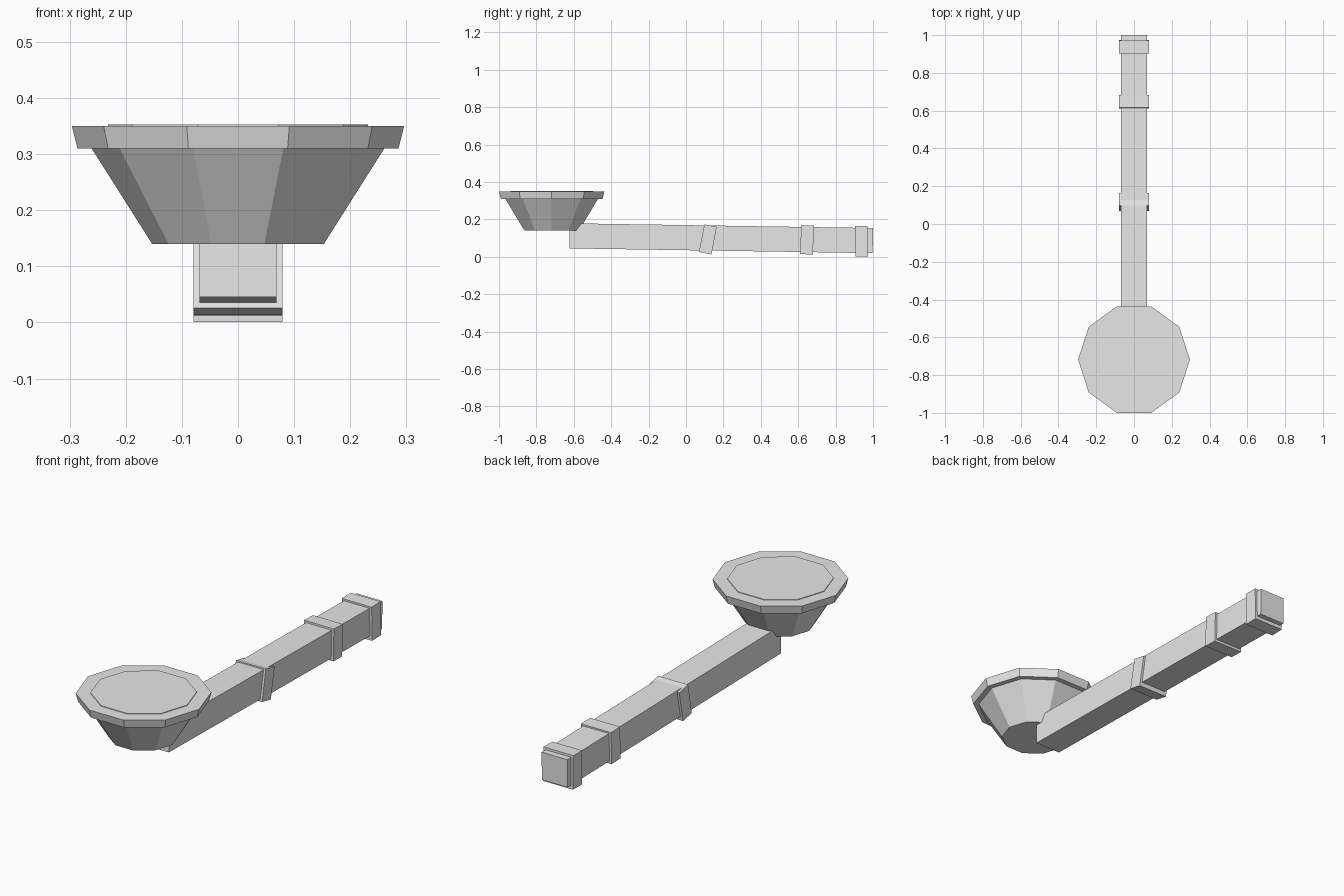
import bpy, bmesh, math
from mathutils import Matrix

if "Cube" in bpy.data.objects:
    bpy.data.objects.remove(bpy.data.objects["Cube"])

grey = bpy.data.materials.new("plain grey")
grey.diffuse_color = (0.8, 0.8, 0.8, 1)
grey.use_nodes = True
grey.node_tree.nodes["Principled BSDF"].inputs["Base Color"].default_value = grey.diffuse_color


def finish(bm, name):
    bmesh.ops.recalc_face_normals(bm, faces=bm.faces)
    mesh = bpy.data.meshes.new(name)
    bm.to_mesh(mesh)
    bm.free()
    mesh.materials.append(grey)
    obj = bpy.data.objects.new(name, mesh)
    bpy.context.collection.objects.link(obj)
    return obj


def frustum(name, r_bottom, r_top, z0, z1, y=-0.718):
    # ten-sided tapered disc with corners on the x axis
    bm = bmesh.new()
    rings = []
    for r, z in ((r_bottom, z0), (r_top, z1)):
        rings.append([bm.verts.new((r * math.cos(i * math.tau / 10),
                                    y + r * math.sin(i * math.tau / 10), z))
                      for i in range(10)])
    low, high = rings
    bm.faces.new(low[::-1])
    bm.faces.new(high)
    for i in range(10):
        j = (i + 1) % 10
        bm.faces.new((low[i], low[j], high[j], high[i]))
    return finish(bm, name)


def box(name, size, centre, tilt=0.0):
    bm = bmesh.new()
    bmesh.ops.create_cube(bm, size=1, matrix=Matrix.Translation(centre)
                          @ Matrix.Rotation(math.radians(tilt), 4, 'X')
                          @ Matrix.Diagonal((*size, 1)))
    return finish(bm, name)


# Bowl, rim and filling
frustum("bowl", 0.153, 0.262, 0.14, 0.312)
frustum("rim", 0.286, 0.296, 0.31, 0.35)
frustum("filling", 0.232, 0.232, 0.34, 0.353)

# Handle, slightly sloping down to the back
box("handle", (0.137, 1.622, 0.134), (0, 0.188, 0.0995), -0.9)

# Straps around the handle
for i, (y, z, depth, height, tilt) in enumerate([
        (0.117, 0.093, 0.068, 0.15, -11),
        (0.647, 0.0905, 0.068, 0.154, -2),
        (0.938, 0.083, 0.068, 0.163, 1)]):
    box(f"strap_{i + 1}", (0.159, depth, height), (0, y, z), tilt)
